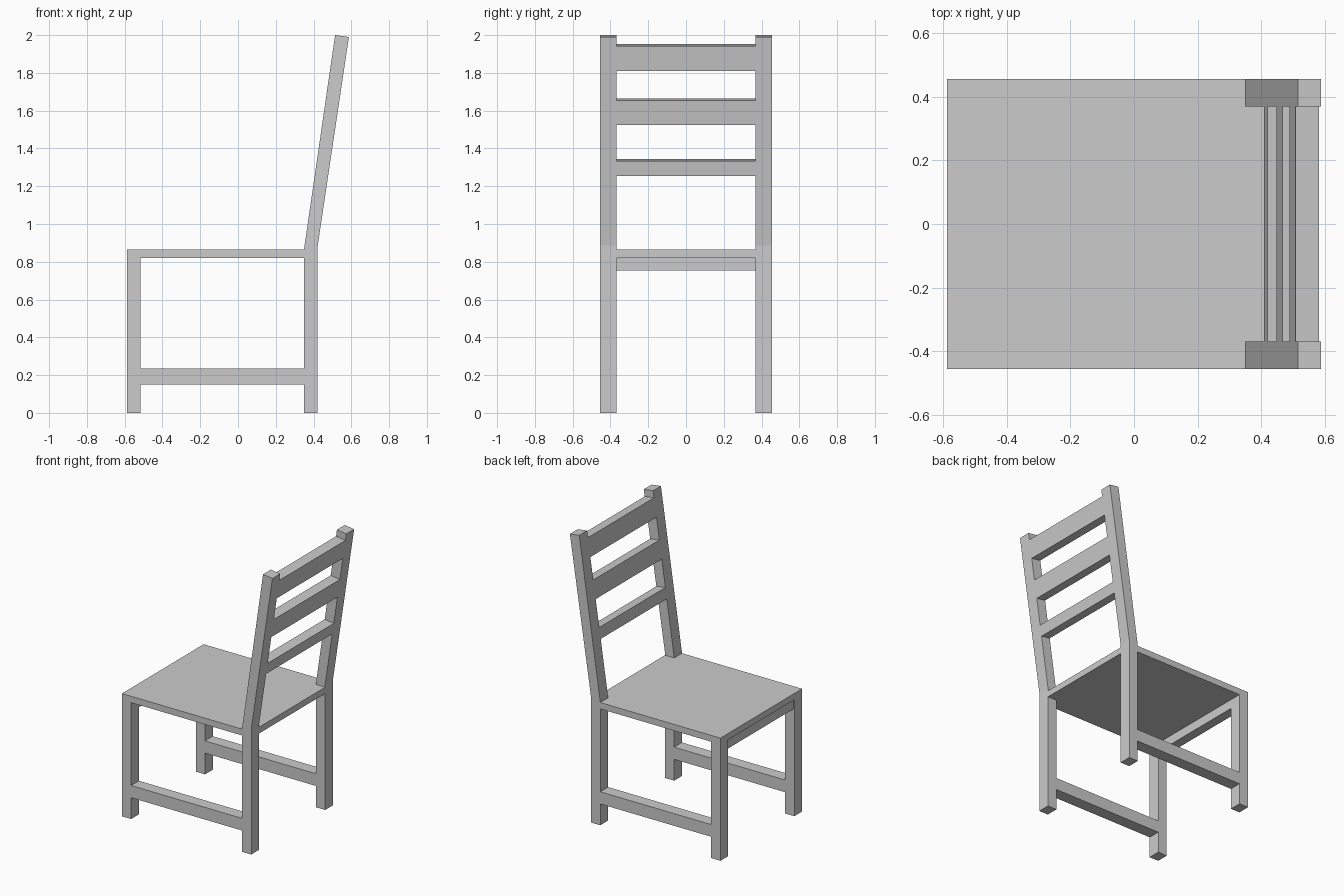
import bpy, bmesh
from mathutils import Vector

if "Cube" in bpy.data.objects:
    bpy.data.objects.remove(bpy.data.objects["Cube"])

Y_IN, Y_OUT = 0.368, 0.455          # inner and outer faces of the legs
X_FRONT, X_REAR = -0.587, 0.422     # leg extents at the floor
LEG = 0.072                         # leg thickness along x
SEAT_LOW, SEAT_TOP = 0.82, 0.865


def prism(name, profile, axis, lo, hi):
    """Extrude a 2D profile along an axis: (x, z) along 'y' or (x, y) along 'z'."""
    place = (lambda a, b, t: (a, t, b)) if axis == 'y' else (lambda a, b, t: (a, b, t))
    bm = bmesh.new()
    face = bm.faces.new([bm.verts.new(place(a, b, lo)) for a, b in profile])
    ext = bmesh.ops.extrude_face_region(bm, geom=[face])
    moved = [v for v in ext["geom"] if isinstance(v, bmesh.types.BMVert)]
    bmesh.ops.translate(bm, verts=moved, vec=Vector(place(0, 0, hi - lo)))
    bmesh.ops.recalc_face_normals(bm, faces=bm.faces)
    mesh = bpy.data.meshes.new(name)
    bm.to_mesh(mesh)
    bm.free()
    obj = bpy.data.objects.new(name, mesh)
    bpy.context.collection.objects.link(obj)
    return obj


def rect(x0, x1, z0, z1):
    return [(x0, z0), (x1, z0), (x1, z1), (x0, z1)]


def side_pair(name, profile):
    """One part on each side of the chair, mirrored across y."""
    obj = prism(name, profile, 'y', Y_IN, Y_OUT)
    obj.modifiers.new("mirror", 'MIRROR').use_axis = (False, True, False)


# Leaning backrest edges, measured along the front face of the posts
post_x = X_REAR - LEG
bend_front, top_front = Vector((post_x, 0.87)), Vector((0.514, 2.0))
bend_back, top_back = Vector((X_REAR, 0.885)), Vector((0.587, 1.99))


def on_edge(a, b, z):
    return a.lerp(b, (z - a.y) / (b.y - a.y))


# Seat, notched around the back posts
prism("seat", [(X_FRONT, -Y_OUT), (post_x, -Y_OUT), (post_x, -Y_IN), (X_REAR, -Y_IN),
               (X_REAR, Y_IN), (post_x, Y_IN), (post_x, Y_OUT), (X_FRONT, Y_OUT)],
      'z', SEAT_LOW, SEAT_TOP)

# Legs, side stretchers and tall rear posts
side_pair("front_legs", rect(X_FRONT, X_FRONT + LEG, 0, SEAT_LOW))
side_pair("side_stretchers", rect(X_FRONT + LEG, post_x, 0.15, 0.236))
side_pair("back_posts", [(post_x, 0), (X_REAR, 0), bend_back, top_back, top_front, bend_front])

# Apron under the seat, between the front legs
prism("front_apron", rect(X_FRONT + 0.005, X_FRONT + LEG, 0.755, SEAT_LOW), 'y', -Y_IN, Y_IN)

# Backrest slats, growing taller towards the top
for name, low, high in (("lower_slat", 1.265, 1.343),
                        ("middle_slat", 1.535, 1.665),
                        ("upper_slat", 1.82, 1.952)):
    prism(name, [on_edge(bend_front, top_front, low), on_edge(bend_back, top_back, low - 0.01),
                 on_edge(bend_back, top_back, high - 0.01), on_edge(bend_front, top_front, high)],
          'y', -Y_IN, Y_IN)
